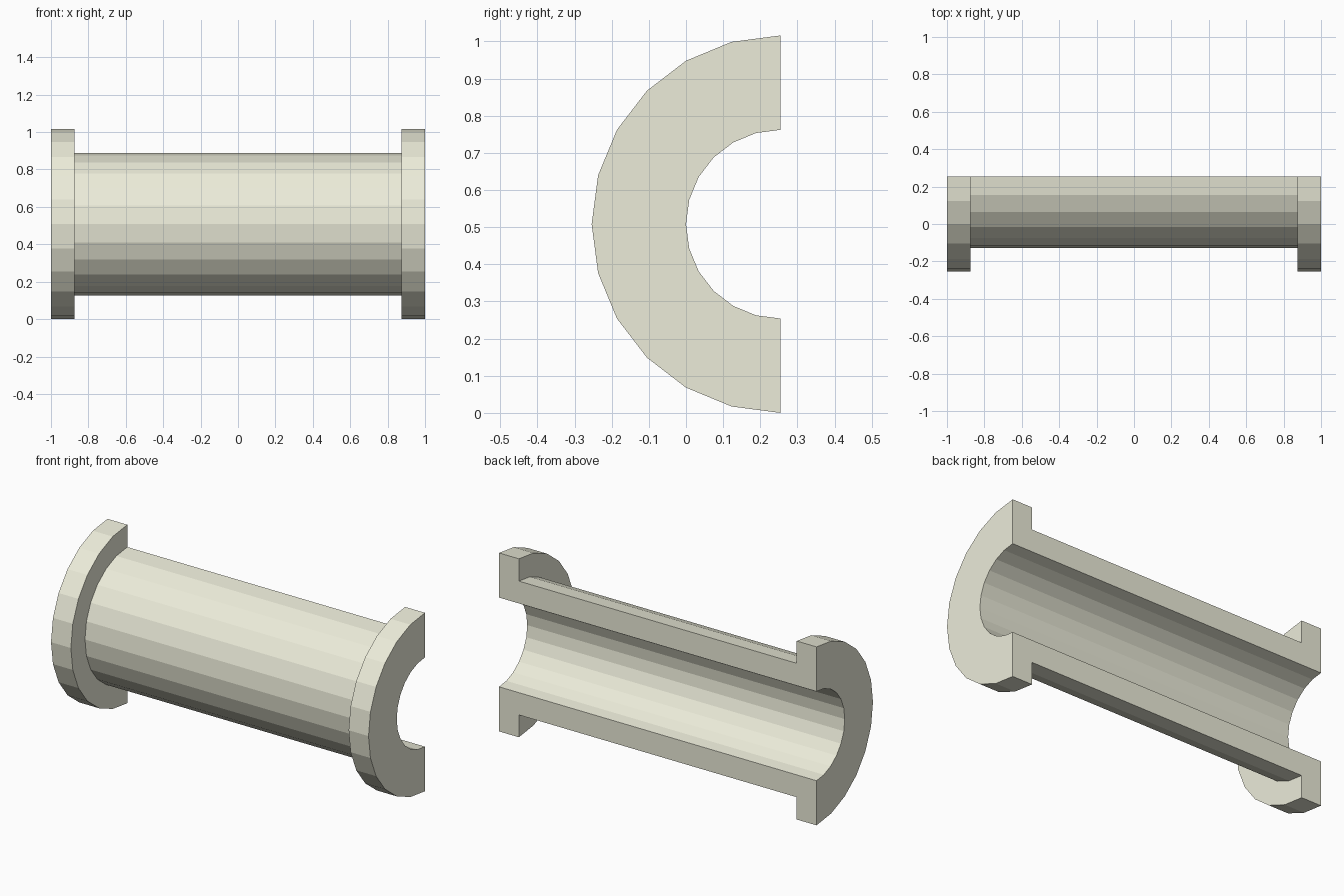
import bpy, bmesh
from math import sin, cos, pi

if "Cube" in bpy.data.objects:
    bpy.data.objects.remove(bpy.data.objects["Cube"])

R_BORE, R_BODY, R_FLANGE = 0.254, 0.381, 0.508
HALF_LEN, FLANGE_X = 1.0, 0.875
STEPS = 12                       # 15 degree facets over the half turn
AXIS_Y, AXIS_Z = R_FLANGE / 2, R_FLANGE

# Closed wall section (x, radius): straight bore, body, flange at each end
half = [(HALF_LEN, R_BORE), (HALF_LEN, R_FLANGE),
        (FLANGE_X, R_FLANGE), (FLANGE_X, R_BODY)]
profile = half + [(-x, r) for x, r in reversed(half)]

# Sweep the section half a turn about the x axis, bulging to the front
bm = bmesh.new()
rings = []
for i in range(STEPS + 1):
    a = pi * i / STEPS
    rings.append([bm.verts.new((x, AXIS_Y - r * sin(a), AXIS_Z + r * cos(a)))
                  for x, r in profile])

n = len(profile)
for a, b in zip(rings, rings[1:]):
    for j in range(n):
        k = (j + 1) % n
        bm.faces.new((a[j], a[k], b[k], b[j]))

# Flat split faces
bm.faces.new(rings[0])
bm.faces.new(rings[-1])
bmesh.ops.recalc_face_normals(bm, faces=bm.faces)

mesh = bpy.data.meshes.new("half_bushing")
bm.to_mesh(mesh)
bm.free()
bushing = bpy.data.objects.new("half_bushing", mesh)
bpy.context.collection.objects.link(bushing)

# Pale ivory finish
ivory = bpy.data.materials.new("pale_ivory")
ivory.diffuse_color = (0.84, 0.84, 0.70, 1)
ivory.use_nodes = True
ivory.node_tree.nodes["Principled BSDF"].inputs["Base Color"].default_value = ivory.diffuse_color
mesh.materials.append(ivory)
